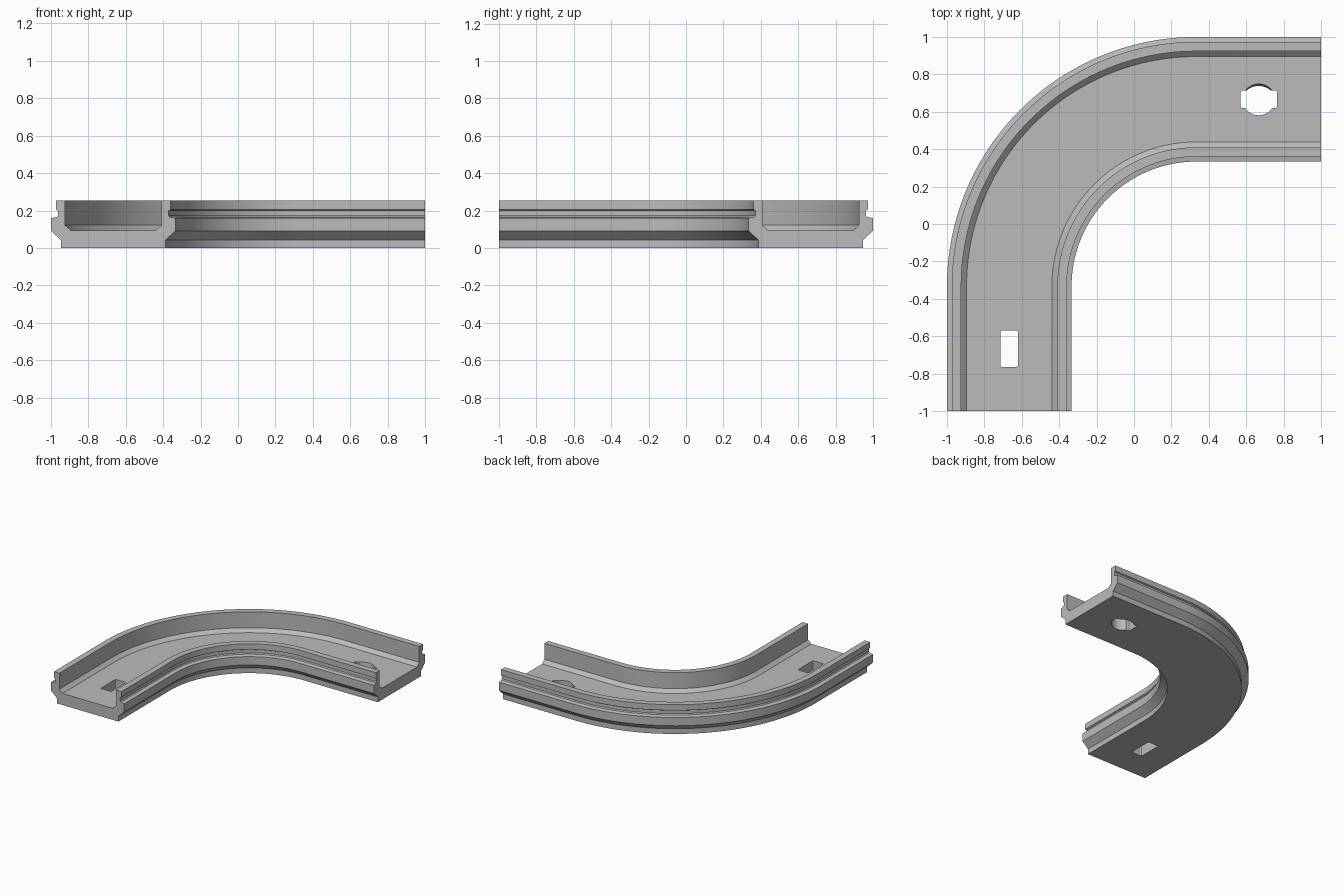
import bpy, bmesh, math
from mathutils import Matrix, Vector

if "Cube" in bpy.data.objects:
    bpy.data.objects.remove(bpy.data.objects["Cube"])

BEND = Vector((1 / 3, -1 / 3, 0))   # centre of the bend
HEIGHT, FLOOR = 0.253, 0.095

grey = bpy.data.materials.new("plain grey")
grey.use_nodes = True
grey.diffuse_color = (0.5, 0.5, 0.5, 1)
grey.node_tree.nodes["Principled BSDF"].inputs["Base Color"].default_value = (0.5, 0.5, 0.5, 1)


def make_object(name, bm):
    bmesh.ops.recalc_face_normals(bm, faces=bm.faces)
    mesh = bpy.data.meshes.new(name)
    bm.to_mesh(mesh)
    bm.free()
    mesh.materials.append(grey)
    obj = bpy.data.objects.new(name, mesh)
    bpy.context.collection.objects.link(obj)
    return obj


# Half of the channel section: offset from the centre line, height
half = [(0.28, 0), (0.28, 0.043), (0.333, 0.092), (0.333, 0.16),
        (0.302, 0.166), (0.296, 0.174), (0.296, 0.2), (0.307, 0.206),
        (0.307, HEIGHT), (0.257, HEIGHT), (0.257, 0.122), (0.228, FLOOR)]
section = half + [(-x, z) for x, z in reversed(half)]

# Path stations: straight end, quarter bend, straight end
stations = [(Vector((-2 / 3, -1, 0)), Vector((-1, 0, 0)))]
steps = 40
for i in range(steps + 1):
    a = math.pi - math.pi / 2 * i / steps
    out = Vector((math.cos(a), math.sin(a), 0))
    stations.append((BEND + out, out))
stations.append((Vector((1, 2 / 3, 0)), Vector((0, 1, 0))))

# Sweep the section along the path
bm = bmesh.new()
rings = [[bm.verts.new(p + out * x + Vector((0, 0, z))) for x, z in section]
         for p, out in stations]
n = len(section)
for r0, r1 in zip(rings, rings[1:]):
    for k in range(n):
        m = (k + 1) % n
        bm.faces.new((r0[k], r0[m], r1[m], r1[k]))
bm.faces.new(rings[0])
bm.faces.new(rings[-1])
track = make_object("curved_channel", bm)


def hole_cutters(x, y, turn):
    place = Matrix.Translation((x, y, FLOOR / 2)) @ Matrix.Rotation(turn, 4, 'Z')
    # Round hole with one side sloping inward towards the base
    bm = bmesh.new()
    bmesh.ops.create_cone(bm, cap_ends=True, segments=32, radius1=0.086,
                          radius2=0.086, depth=0.16)
    for v in bm.verts:
        if v.co.z < 0 and v.co.y > 0:
            v.co.y *= 0.78
    bm.transform(place)
    yield make_object("round_hole_cutter", bm)
    # Key slots on both sides of the hole
    bm = bmesh.new()
    bmesh.ops.create_cube(bm, size=1, matrix=Matrix.Diagonal((0.196, 0.096, 0.17, 1)))
    vertical = [e for e in bm.edges if abs(e.verts[0].co.z - e.verts[1].co.z) > 0.1]
    bmesh.ops.bevel(bm, geom=vertical, offset=0.012, segments=2, affect='EDGES', profile=0.5)
    bm.transform(place)
    yield make_object("key_slot_cutter", bm)


# Cut the two mounting holes
bpy.context.view_layer.objects.active = track
for x, y, turn in ((2 / 3, 2 / 3, 0), (-2 / 3, -2 / 3, -math.pi / 2)):
    for cutter in hole_cutters(x, y, turn):
        cutter.hide_render = True
        mod = track.modifiers.new("hole", 'BOOLEAN')
        mod.operation = 'DIFFERENCE'
        mod.solver = 'EXACT'
        mod.object = cutter
        bpy.ops.object.modifier_apply(modifier=mod.name)
        bpy.data.objects.remove(cutter)

# Smooth bends, crisp edges
bpy.ops.object.select_all(action='DESELECT')
track.select_set(True)
bpy.ops.object.shade_smooth_by_angle(angle=math.radians(15))
